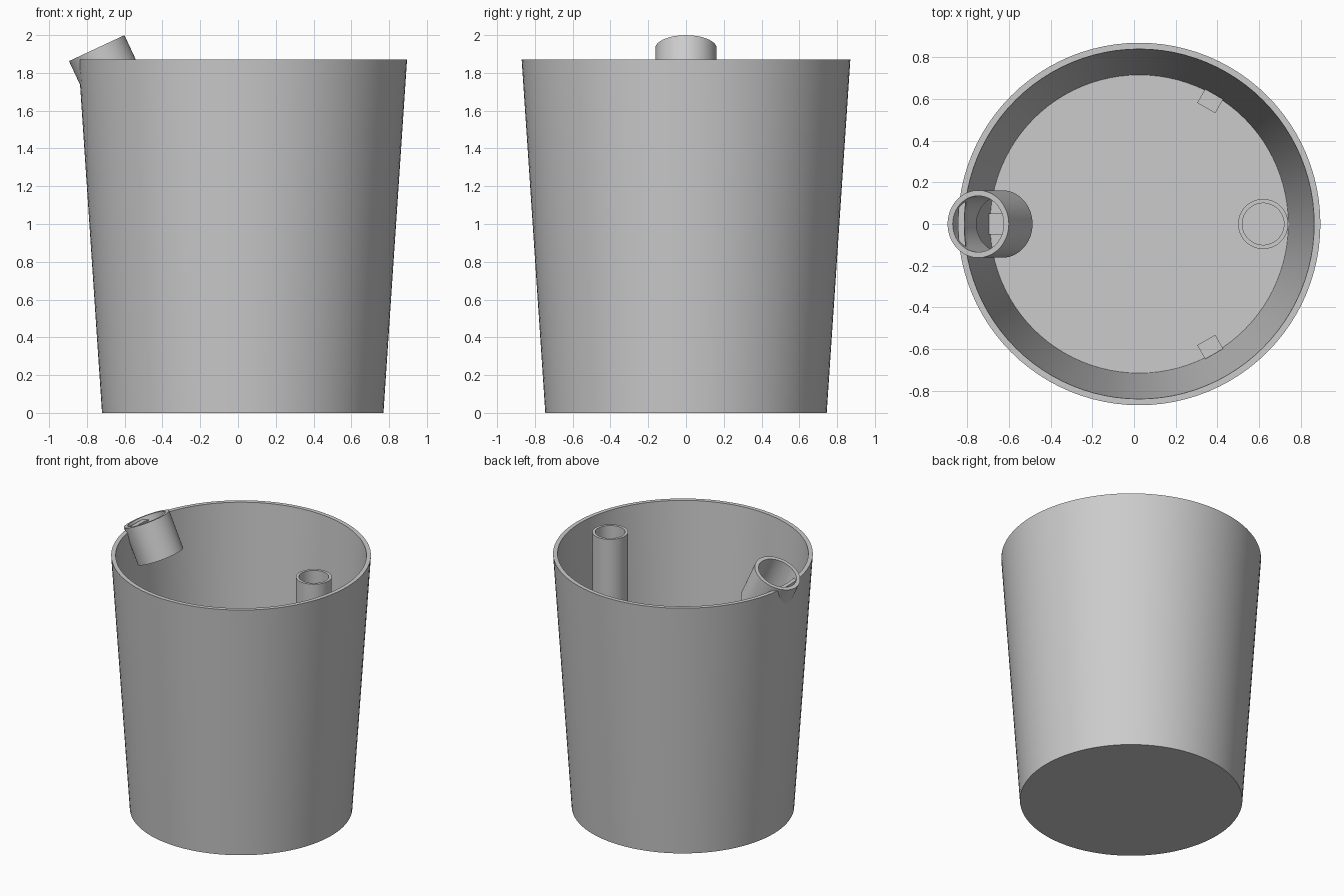
import bpy
import math
from mathutils import Matrix, Vector

cube = bpy.data.objects.get("Cube")
if cube:
    bpy.data.objects.remove(cube, do_unlink=True)

grey = bpy.data.materials.new("plain grey")
grey.use_nodes = True
COLOUR = (0.6, 0.6, 0.6, 1)
grey.diffuse_color = COLOUR
grey.node_tree.nodes["Principled BSDF"].inputs["Base Color"].default_value = COLOUR

CENTRE = Vector((0.025, 0, 0))
FLOOR = 0.03


def finish(name, verts, faces, matrix):
    mesh = bpy.data.meshes.new(name)
    mesh.from_pydata(verts, [], faces)
    mesh.materials.append(grey)
    obj = bpy.data.objects.new(name, mesh)
    obj.matrix_world = matrix
    bpy.context.collection.objects.link(obj)
    bpy.ops.object.select_all(action='DESELECT')
    obj.select_set(True)
    bpy.context.view_layer.objects.active = obj
    bpy.ops.object.shade_smooth_by_angle(angle=math.radians(30))
    return obj


def lathe(name, profile, matrix, closed, n=96):
    """Revolve (radius, z) points about z; an open profile gets end caps."""
    verts = [(r * math.cos(math.tau * i / n), r * math.sin(math.tau * i / n), z)
             for r, z in profile for i in range(n)]
    rings = len(profile)
    faces = []
    for a in range(rings if closed else rings - 1):
        b = (a + 1) % rings
        for i in range(n):
            j = (i + 1) % n
            faces.append((a * n + i, a * n + j, b * n + j, b * n + i))
    if not closed:
        faces.append(tuple(reversed(range(n))))
        faces.append(tuple(range((rings - 1) * n, rings * n)))
    return finish(name, verts, faces, matrix)


def tube(name, outer, inner, z0, z1, matrix):
    profile = [(outer, z0), (outer, z1), (inner, z1), (inner, z0)]
    return lathe(name, profile, matrix, True)


# Tapered bucket with a thin wall and floor
lathe("bucket", [(0.745, 0), (0.87, 1.87), (0.84, 1.87), (0.716, FLOOR)],
      Matrix.Translation(CENTRE), False)

# Upright pipe standing on the floor beside the wall
tube("upright_pipe", 0.12, 0.1, FLOOR, 1.87, Matrix.Translation((0.62, 0, 0)))

# Short tilted pipe crossing the rim
tilt = Matrix.Translation((-0.748, 0, 1.931)) @ Matrix.Rotation(math.radians(-25), 4, 'Y')
tube("rim_pipe", 0.162, 0.135, -0.27, 0, tilt)

# Three small blocks spaced evenly around the floor
for k, name in enumerate(("back_block", "right_block", "front_block")):
    turn = Matrix.Translation(CENTRE) @ Matrix.Rotation(math.radians(60 + 120 * k), 4, 'Z')
    verts = [(x, y, z) for x in (0.643, 0.72) for y in (-0.05, 0.05)
             for z in (FLOOR, FLOOR + 0.1)]
    faces = [(0, 1, 3, 2), (4, 6, 7, 5), (0, 4, 5, 1), (2, 3, 7, 6), (0, 2, 6, 4), (1, 5, 7, 3)]
    finish(name, verts, faces, turn)
